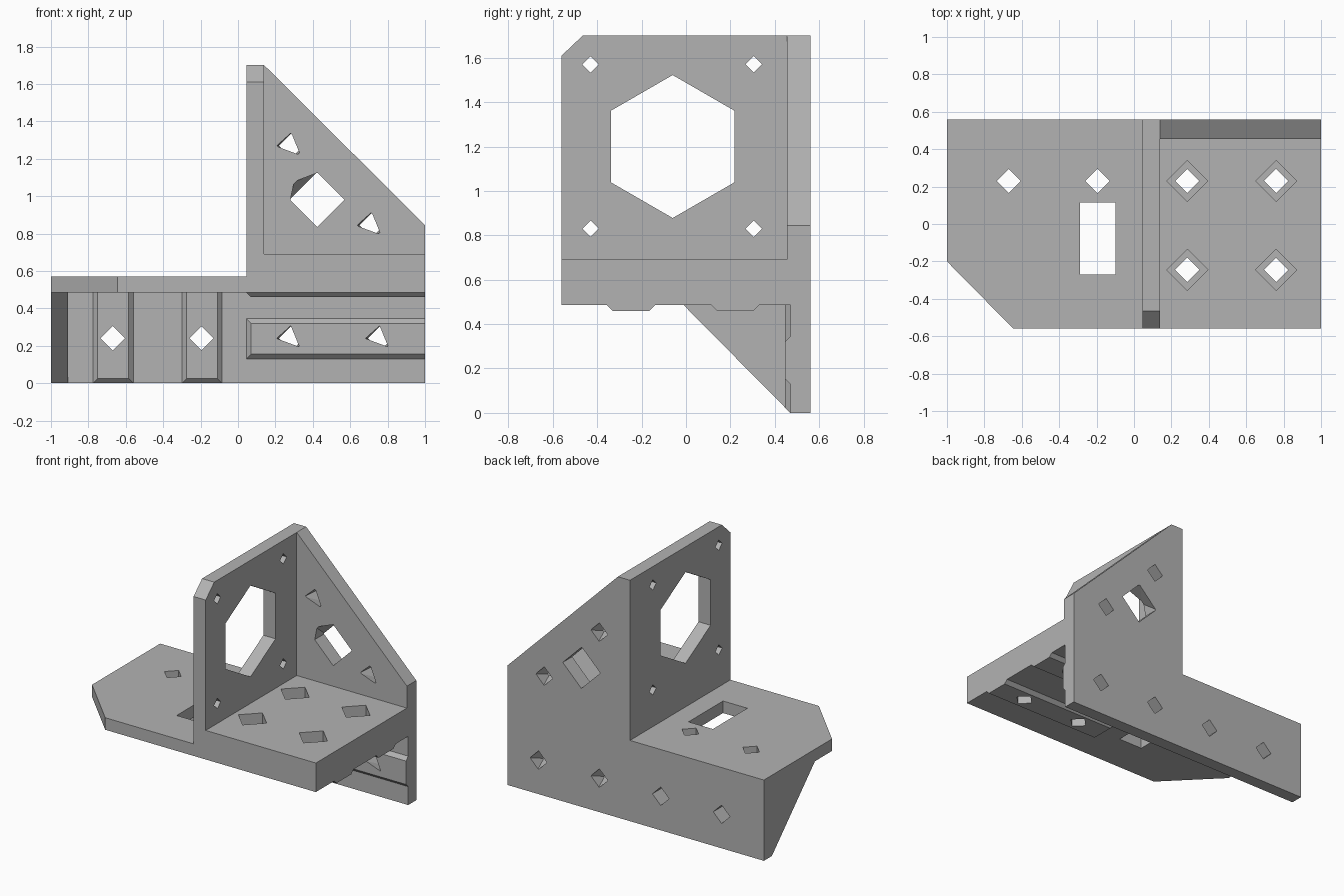
import bpy, bmesh, math
from itertools import product

cube = bpy.data.objects.get("Cube")
if cube:
    bpy.data.objects.remove(cube, do_unlink=True)


def hull(name, points):
    """Convex solid around the points, with flat regions merged."""
    bm = bmesh.new()
    for p in points:
        bm.verts.new(p)
    bmesh.ops.convex_hull(bm, input=bm.verts[:])
    bmesh.ops.dissolve_limit(bm, angle_limit=0.01, verts=bm.verts[:], edges=bm.edges[:])
    bmesh.ops.recalc_face_normals(bm, faces=bm.faces[:])
    mesh = bpy.data.meshes.new(name)
    bm.to_mesh(mesh)
    bm.free()
    obj = bpy.data.objects.new(name, mesh)
    bpy.context.scene.collection.objects.link(obj)
    return obj


def place(axis, u, v, w):
    """Point with profile coordinates u, v and depth w along the axis."""
    return {"x": (w, u, v), "y": (u, w, v), "z": (u, v, w)}[axis]


def prism(name, axis, profile, a, b):
    return hull(name, [place(axis, u, v, w) for w in (a, b) for u, v in profile])


def box(name, xs, ys, zs):
    return hull(name, list(product(xs, ys, zs)))


def ngon(u, v, r, n=4):
    return [(u + r * math.sin(k * math.tau / n), v + r * math.cos(k * math.tau / n))
            for k in range(n)]


def combine(body, tool, operation):
    """Bake a boolean into the body and discard the tool."""
    mod = body.modifiers.new("join", "BOOLEAN")
    mod.operation, mod.solver, mod.object = operation, "EXACT", tool
    graph = bpy.context.evaluated_depsgraph_get()
    graph.update()
    mesh = bpy.data.meshes.new_from_object(body.evaluated_get(graph))
    body.modifiers.clear()
    body.data = mesh
    bpy.data.objects.remove(tool, do_unlink=True)


BEVEL = 0.025
UNDER, WALL = 0.485, 0.47   # underside of deck, front of lower wall


def ridge(axis, us, vs, base, open_end):
    """Raised locating key, bevelled on every side but the open end."""
    (u0, u1), (v0, v1) = us, vs
    iu = [u0 + BEVEL, u1 - BEVEL]
    iv = [v0 + BEVEL, v1 - BEVEL]
    if open_end == "u":
        iu[1] = u1
    else:
        iv[1] = v1
    points = [place(axis, u, v, w) for u in us for v in vs for w in (base, base + 0.03)]
    points += [place(axis, u, v, base - BEVEL) for u in iu for v in iv]
    return hull("ridge", points)


# Decks, motor plate, walls and gusset
body = prism("corner_bracket", "z",
             [(-1, -0.2), (-0.645, -0.56), (0.1, -0.56), (0.1, 0.56), (-1, 0.56)], UNDER, 0.57)
solids = [
    box("thick_deck", (0.045, 1), (-0.56, 0.56), (UNDER, 0.69)),
    prism("motor_plate", "x", [(-0.56, 0.52), (-0.56, 1.61), (-0.465, 1.7),
                               (0.56, 1.7), (0.56, 0.52)], 0.045, 0.14),
    prism("upper_wall", "y", [(0.09, 0.52), (0.09, 1.7), (0.14, 1.7),
                              (1, 0.845), (1, 0.52)], 0.455, 0.56),
    box("lower_wall", (-1, 1), (WALL, 0.56), (0, 0.54)),
    prism("gusset", "x", [(-0.01, UNDER), (WALL, 0), (0.52, 0),
                          (0.52, 0.53), (-0.01, 0.53)], -1, -0.91),
]

# Locating ridges under the thick deck and on the lower wall
for y in (-0.355, 0.115):
    solids.append(ridge("z", (0.045, 1), (y, y + 0.215), UNDER, "u"))
solids.append(ridge("y", (0.045, 1), (0.13, 0.345), WALL, "u"))
for x in (-0.775, -0.3):
    solids.append(ridge("y", (x, x + 0.215), (0, UNDER), WALL, "v"))
for solid in solids:
    combine(body, solid, "UNION")

# Deck openings, with counterbores on the thick side
cuts = [box("slot", (-0.29, -0.1), (-0.27, 0.115), (0.4, 0.7))]
for x in (-0.67, -0.195):
    cuts.append(prism("deck_hole", "z", ngon(x, 0.23, 0.065), 0.4, 0.7))
    cuts.append(prism("wall_hole", "y", ngon(x, 0.24, 0.065), 0.4, 0.6))
for x, y in product((0.285, 0.76), (-0.245, 0.23)):
    cuts.append(prism("deck_hole", "z", ngon(x, y, 0.065), 0.4, 0.62))
    cuts.append(prism("counterbore", "z", ngon(x, y, 0.11), 0.57, 0.75))

# Wall holes that change from a diamond behind to a triangle in front
for x, z in ((0.285, 0.24), (0.76, 0.24), (0.285, 1.27), (0.715, 0.845)):
    front = [(x - 0.078, z), (x - 0.004, z + 0.066), (x + 0.041, z - 0.044)]
    cuts.append(hull("tapered_hole", [(u, 0.44, v) for u, v in front]
                     + [(u, 0.57, v) for u, v in ngon(x, z, 0.065)]))
window = ngon(0.425, 0.98, 0.145)
cuts.append(hull("wall_window", [(u, w, v) for u, v in window for w in (0.44, 0.57)]
                 + [(0.3, 0.44, 1.077)]))

# Motor opening and its screw holes
cuts.append(prism("motor_opening", "x", ngon(-0.06, 1.2, 0.322, 6), 0, 0.2))
for y, z in product((-0.43, 0.305), (0.83, 1.57)):
    cuts.append(prism("screw_hole", "x", ngon(y, z, 0.037), 0, 0.2))
for cut in cuts:
    combine(body, cut, "DIFFERENCE")

# Single grey finish
grey = bpy.data.materials.new("grey plastic")
grey.use_nodes = True
colour = (0.45, 0.45, 0.45, 1)
grey.diffuse_color = colour
grey.node_tree.nodes["Principled BSDF"].inputs["Base Color"].default_value = colour
body.data.materials.clear()
body.data.materials.append(grey)
for face in body.data.polygons:
    face.material_index = 0
    face.use_smooth = False
